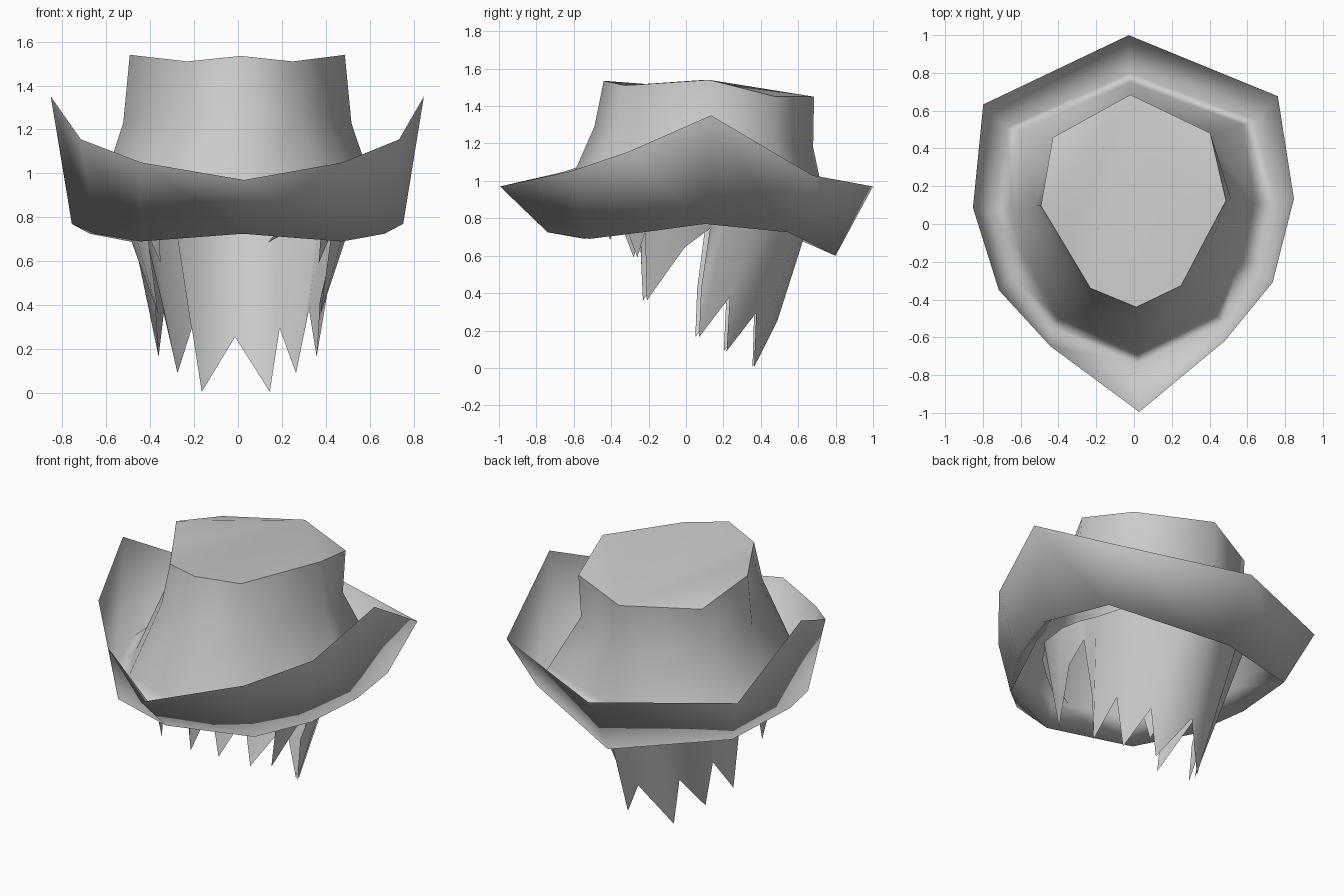
import bpy
import bmesh
from math import radians
from mathutils import Vector

cube = bpy.data.objects.get("Cube")
if cube:
    bpy.data.objects.remove(cube, do_unlink=True)

grey = bpy.data.materials.new("plain grey")
grey.use_nodes = True
COLOUR = (0.6, 0.6, 0.6, 1)
grey.diffuse_color = COLOUR
grey.node_tree.nodes["Principled BSDF"].inputs["Base Color"].default_value = COLOUR


def mirrored(half):
    """Close a ring from its +x half, listed from the front to the back."""
    pts = [Vector(p) for p in half]
    return pts + [Vector((-p.x, p.y, p.z)) for p in pts[-2:0:-1]]


def loft(bm, rings, closed=True):
    rows = [[bm.verts.new(p) for p in ring] for ring in rings]
    n = len(rows[0])
    for low, high in zip(rows, rows[1:]):
        for i in range(n if closed else n - 1):
            j = (i + 1) % n
            bm.faces.new((low[i], low[j], high[j], high[i])).smooth = True
    return rows


def finish(bm, name):
    mesh = bpy.data.meshes.new(name)
    bm.to_mesh(mesh)
    bm.free()
    mesh.materials.append(grey)
    obj = bpy.data.objects.new(name, mesh)
    obj.rotation_euler.z = radians(1.6)  # the whole model is turned slightly
    bpy.context.collection.objects.link(obj)


# Hat: upturned brim folding straight into a flared crown with a flat top
rim = mirrored([(0, -0.995, 0.97), (0.46, -0.635, 1.05), (0.725, -0.33, 1.155),
                (0.85, 0.11, 1.35), (0.78, 0.655, 1.03), (0, 1, 0.97)])
fold = mirrored([(0, -0.74, 0.725), (0.46, -0.53, 0.69), (0.66, -0.25, 0.725),
                 (0.755, 0.08, 0.77), (0.66, 0.53, 0.725), (0, 0.8, 0.6)])
flare = mirrored([(0, -0.68, 0.86), (0.41, -0.49, 0.84), (0.55, -0.21, 0.85),
                  (0.64, 0.09, 0.87), (0.59, 0.51, 0.85), (0, 0.75, 0.85)])
waist = mirrored([(0, -0.49, 1.29), (0.27, -0.375, 1.27), (0.4, -0.13, 1.25),
                  (0.52, 0.11, 1.23), (0.405, 0.46, 1.19), (0, 0.68, 1.18)])
crown_top = mirrored([(0, -0.44, 1.535), (0.24, -0.333, 1.51), (0.365, -0.11, 1.525),
                      (0.49, 0.11, 1.54), (0.417, 0.47, 1.45), (0, 0.685, 1.45)])
hat = bmesh.new()
edge = loft(hat, [rim, fold, flare, waist, crown_top])[-1]
fan = edge[5:] + edge[:5]
for a, b in zip(fan[1:], fan[2:]):
    hat.faces.new((fan[0], a, b)).smooth = True
for a, b in zip(edge, edge[1:] + edge[:1]):
    hat.edges.get((a, b)).smooth = False
finish(hat, "hat")

# Hair: pairs of hem point and root point, from the back centre round the side
strands = [
    ((0, 0.49, 0.255), (0, 0.68, 0.85)),
    ((0.155, 0.36, 0.005), (0.17, 0.63, 0.85)),
    ((0.2, 0.37, 0.295), (0.28, 0.58, 0.85)),
    ((0.27, 0.21, 0.09), (0.39, 0.5, 0.85)),
    ((0.33, 0.225, 0.38), (0.44, 0.37, 0.85)),
    ((0.36, 0.06, 0.165), (0.48, 0.22, 0.85)),
    ((0.375, 0.07, 0.42), (0.5, 0.17, 0.85)),
    ((0.48, 0.115, 0.745), (0.52, 0.12, 0.85)),
    ((0.47, -0.02, 0.645), (0.54, 0, 0.85)),
    ((0.37, -0.22, 0.36), (0.51, -0.19, 0.85)),
    ((0.42, -0.23, 0.73), (0.46, -0.24, 0.85)),
    ((0.36, -0.27, 0.59), (0.42, -0.3, 0.85)),
    ((0.37, -0.33, 0.75), (0.38, -0.35, 0.85)),
]
hem = [Vector(h) for h, _ in strands]
root = [Vector(r) for _, r in strands]


def both_sides(half):
    return [Vector((-p.x, p.y, p.z)) for p in reversed(half[1:])] + half


hair = bmesh.new()
loft(hair, [both_sides(root), both_sides(hem)], closed=False)
bmesh.ops.recalc_face_normals(hair, faces=hair.faces)
finish(hair, "hair")

# Small lock at the left temple
lock = bmesh.new()
lock.faces.new([lock.verts.new(p) for p in
                ((0.34, -0.36, 0.8), (0.22, -0.44, 0.8), (0.125, -0.41, 0.685))])
finish(lock, "temple_lock")
